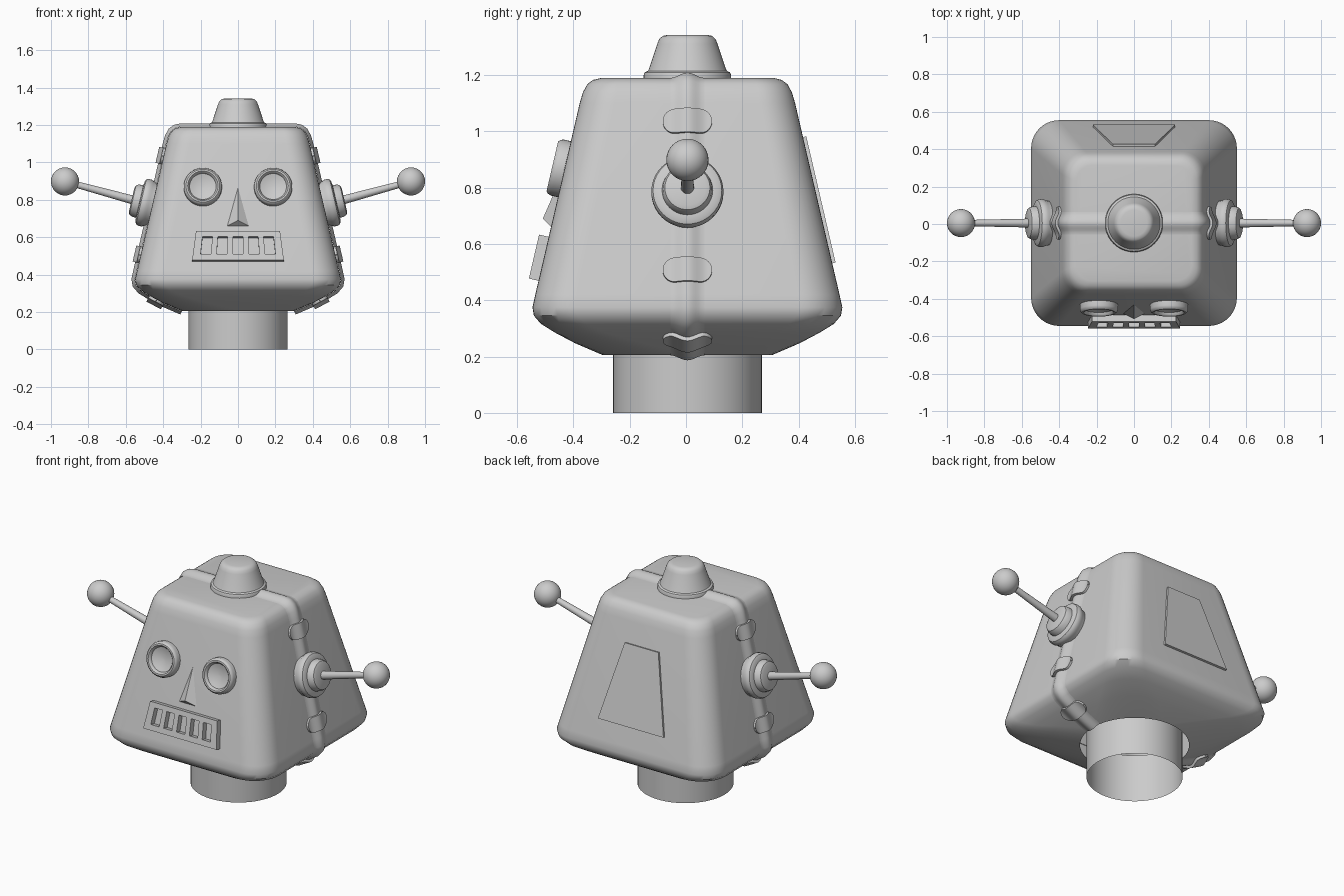
import bpy, bmesh, math
from mathutils import Matrix, Vector

cube = bpy.data.objects.get("Cube")
if cube:
    bpy.data.objects.remove(cube, do_unlink=True)

mat = bpy.data.materials.new("plain_grey")
mat.use_nodes = True
GREY = (0.6, 0.6, 0.6, 1)
mat.diffuse_color = GREY
mat.node_tree.nodes["Principled BSDF"].inputs["Base Color"].default_value = GREY

OFF = 0.005                     # head centre in y
SLOPE = math.atan(0.232)        # lean of the head walls
C, S = math.cos(SLOPE), math.sin(SLOPE)


def wall(z):
    return 0.54 - 0.232 * (z - 0.42)


def finish(name, bm, matrix=None, angle=35):
    if matrix:
        bm.transform(matrix)
    bmesh.ops.recalc_face_normals(bm, faces=bm.faces)
    mesh = bpy.data.meshes.new(name)
    bm.to_mesh(mesh)
    bm.free()
    mesh.materials.append(mat)
    ob = bpy.data.objects.new(name, mesh)
    bpy.context.collection.objects.link(ob)
    bpy.ops.object.select_all(action='DESELECT')
    ob.select_set(True)
    bpy.context.view_layer.objects.active = ob
    bpy.ops.object.shade_smooth_by_angle(angle=math.radians(angle))
    return ob


def frame(origin, normal):
    """Local x sideways, y up the surface, z outward."""
    n = Vector(normal).normalized()
    up = (Vector((0, 0, 1)) - n * n.z).normalized()
    m = Matrix((up.cross(n), up, n)).transposed().to_4x4()
    m.translation = Vector(origin)
    return m


def skin(bm, rings, closed=True):
    rows = [[bm.verts.new(p) for p in ring] for ring in rings]
    for a, b in zip(rows, rows[1:]):
        n = len(a)
        for i in range(n if closed else n - 1):
            j = (i + 1) % n
            bm.faces.new((a[i], a[j], b[j], b[i]))
    return rows


def lathe(name, profile, matrix, segs=40, cap=True, angle=35):
    bm = bmesh.new()
    turn = [2 * math.pi * i / segs for i in range(segs)]
    rows = skin(bm, [[(r * math.cos(t), r * math.sin(t), z) for t in turn] for r, z in profile])
    if cap:
        bm.faces.new(rows[-1])
    return finish(name, bm, matrix, angle)


def prism(name, outline, depth, matrix):
    bm = bmesh.new()
    rows = skin(bm, [[(x, y, z) for x, y in outline] for z in (-0.01, depth)])
    bm.faces.new(rows[-1])
    return finish(name, bm, matrix, 20)


# Head: rounded squares (half size, height, corner radius) from neck hole to top
head_profile = [(0.30, 0.205, 0.30), (0.40, 0.248, 0.24), (0.47, 0.285, 0.18),
                (0.52, 0.316, 0.16), (0.545, 0.345, 0.155), (0.55, 0.375, 0.15),
                (0.54, 0.42, 0.15), (wall(1.1), 1.1, 0.125), (0.371, 1.138, 0.12),
                (0.355, 1.167, 0.11), (0.335, 1.182, 0.10), (0.31, 1.188, 0.09)]


def rounded_square(h, z, r, steps=10):
    ring = []
    for q in range(4):
        mid = math.pi / 4 + q * math.pi / 2
        cx, cy = [math.copysign(h - r, f(mid)) for f in (math.cos, math.sin)]
        for i in range(steps + 1):
            t = (q + i / steps) * math.pi / 2
            # a slight gap keeps the straight sides from collapsing on the round hole
            ring.append((cx + r * math.cos(t), cy + r * math.sin(t), z))
    return ring


bm = bmesh.new()
rows = skin(bm, [rounded_square(*p) for p in head_profile])
bm.faces.new(rows[-1])
bmesh.ops.remove_doubles(bm, verts=bm.verts, dist=0.0005)
finish("head_shell", bm, Matrix.Translation((0, OFF, 0)))

# Neck: open tube
lathe("neck", [(0.264, 0), (0.264, 0.29)], Matrix.Translation((0, OFF, 0)), 64, False)


# Seam band: a soft ridge swept over both sides and the top
def ridge(y, half=0.06, height=0.019):
    if abs(y) >= half:
        return 0
    return height * (0.5 + 0.5 * math.cos(math.pi * y / half))


side = [(h, z) for h, z, r in head_profile]
path = [Vector((x, 0, z)) for x, z in side] + [Vector((-x, 0, z)) for x, z in reversed(side)]
cross = [-0.06 + 0.01 * i for i in range(13)]
rings = []
for i, p in enumerate(path):
    t = (path[min(i + 1, len(path) - 1)] - path[max(i - 1, 0)]).normalized()
    n = Vector((t.z, 0, -t.x))
    rings.append([p + n * (ridge(y) + 0.001) + Vector((0, y + OFF, 0)) for y in cross])
bm = bmesh.new()
skin(bm, rings, False)
finish("seam_band", bm, None, 50)


# Clips: rounded plates draped over the seam band
def clip(name, origin, normal, half_len=0.0875, half_h=0.044):
    bm = bmesh.new()
    outline = []
    for i in range(25):
        u = -half_len * math.cos(math.pi * i / 24)
        over = max(0, abs(u) - (half_len - half_h))
        outline.append((u, math.sqrt(max(half_h ** 2 - over ** 2, 1e-6))))
    top = [[(u, v * k, ridge(u, 0.07, 0.022) + 0.012) for u, v in outline] for k in (-1, 1)]
    low = [[(x, y, -0.004) for x, y, z in row] for row in top]
    skin(bm, [low[0], top[0], top[1], low[1]], False)
    finish(name, bm, frame(origin, normal))


for s, label in ((1, "left"), (-1, "right")):
    # Clips on each side
    for part, z in (("upper", 1.033), ("lower", 0.505)):
        clip(f"{label}_{part}_clip", (s * wall(z), OFF, z), (s * C, 0, S))
    clip(f"{label}_under_clip", (s * 0.435, OFF, 0.265), (s * 0.47, 0, -0.88))

    # Ear: stepped round boss
    ear = [(0.115, -0.02), (0.122, 0.02), (0.128, 0.03), (0.128, 0.05), (0.122, 0.062),
           (0.11, 0.068), (0.09, 0.07), (0.087, 0.095), (0.08, 0.108), (0.065, 0.114)]
    lathe(f"{label}_ear", ear, frame((s * wall(0.775), OFF, 0.775), (s * C, 0, S)))

    # Antenna: tapered rod and ball
    ball = Vector((s * 0.925, OFF, 0.898))
    root = Vector((s * 0.54, OFF, 0.793))
    lathe(f"{label}_antenna_rod", [(0.024, 0), (0.016, (ball - root).length)],
          frame(root, ball - root), 20)
    bm = bmesh.new()
    bmesh.ops.create_uvsphere(bm, u_segments=32, v_segments=16, radius=0.075)
    finish(f"{label}_antenna_ball", bm, Matrix.Translation(ball))

    # Eye: rounded rim around a shallow dish
    eye = [(0.102, -0.01), (0.102, 0.026), (0.098, 0.037), (0.09, 0.044), (0.081, 0.044),
           (0.074, 0.036), (0.071, 0.026), (0.05, 0.018), (0.025, 0.013), (0.005, 0.011)]
    lathe(f"{label}_eye", eye, frame((s * 0.188, OFF - wall(0.865), 0.865), (0, -C, S)))

# Nose: faceted wedge
bm = bmesh.new()
apex, left, right, tip = [bm.verts.new(p) for p in (
    (0, OFF - wall(0.865), 0.865), (0.057, OFF - wall(0.66), 0.66),
    (-0.057, OFF - wall(0.66), 0.66), (0, -0.508, 0.69))]
for tri in ((apex, left, tip), (apex, tip, right), (left, right, tip), (apex, right, left)):
    bm.faces.new(tri)
finish("nose", bm, None, 5)

# Mouth: tapered grille plate with five open slots
MZ = 0.547
xs = [-0.235]
for i in range(5):
    xs += [-0.195 + 0.084 * i, -0.141 + 0.084 * i]
xs.append(0.235)
ys = [-0.08, -0.047, 0.05, 0.08]
bm = bmesh.new()
grid = [[bm.verts.new((x * (1 - 0.55 * y), y, 0.035)) for x in xs] for y in ys]
for j in range(3):
    for i in range(11):
        if not (j == 1 and i % 2):
            bm.faces.new((grid[j][i], grid[j][i + 1], grid[j + 1][i + 1], grid[j + 1][i]))
ext = bmesh.ops.extrude_face_region(bm, geom=bm.faces[:], use_keep_orig=True)
for v in ext["geom"]:
    if isinstance(v, bmesh.types.BMVert):
        v.co.z = -0.005
finish("mouth_grille", bm, frame((0, OFF - wall(MZ), MZ), (0, -C, S)), 20)

# Back panel: thin tapered plate
PZ = 0.755
prism("back_panel", [(-0.22, -0.23), (0.22, -0.23), (0.113, 0.23), (-0.113, 0.23)],
      0.012, frame((0, OFF + wall(PZ), PZ), (0, C, S)))

# Top lamp: flanged base and rounded cap
lamp = [(0.155, 1.18), (0.155, 1.2), (0.151, 1.209), (0.14, 1.214), (0.136, 1.222),
        (0.107, 1.31), (0.1, 1.327), (0.088, 1.338), (0.07, 1.342)]
lathe("top_lamp", lamp, Matrix.Translation((0, OFF, 0)), 48)
